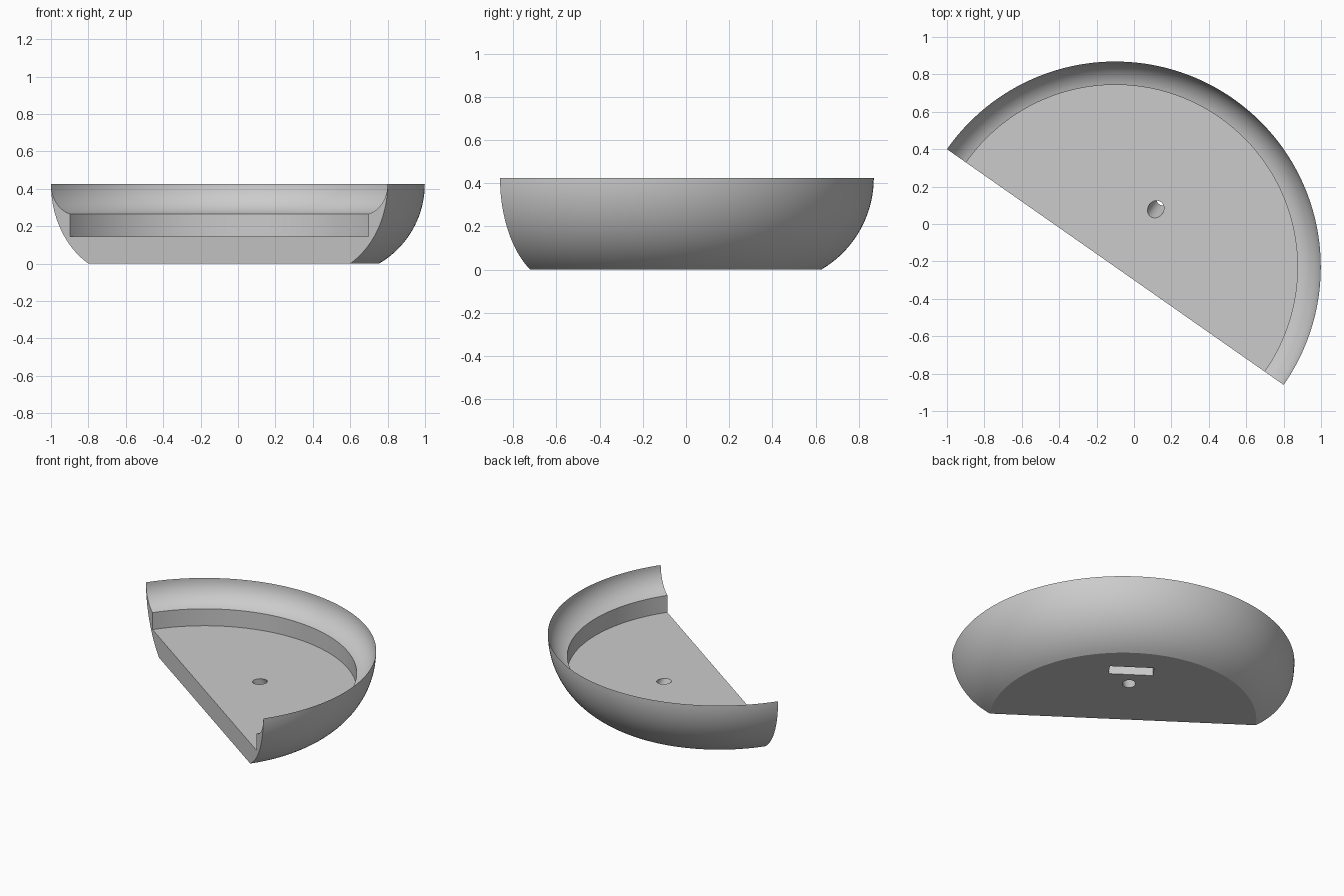
import bpy, bmesh, math
from mathutils import Vector

if "Cube" in bpy.data.objects:
    bpy.data.objects.remove(bpy.data.objects["Cube"])

CENTRE = Vector((-0.1, -0.23, 0))
TURN = math.radians(-35)              # direction of the straight cut
OUT = Vector((-math.sin(TURN), math.cos(TURN), 0))   # away from the cut
STEPS = 120
RIM_R, RIM_Z = 1.0986, 0.425


def arc(radius, drop, steps):
    """Points from the rim downwards, upright at the rim and curling inwards."""
    end = math.asin(drop / radius)
    return [(RIM_R - radius * (1 - math.cos(end * i / steps)),
             RIM_Z - radius * math.sin(end * i / steps)) for i in range(steps + 1)]


grey = bpy.data.materials.new("light grey")
grey.diffuse_color = (0.6, 0.6, 0.6, 1)
grey.use_nodes = True
grey.node_tree.nodes["Principled BSDF"].inputs["Base Color"].default_value = grey.diffuse_color

# Half dish: revolve the wall and floor section through half a turn
outer = arc(0.492, 0.425, 20)[::-1]
inner = arc(0.165, 0.16, 14)[1:]
profile = [(0, 0)] + outer + inner + [(0.975, 0.145), (0, 0.145)]

bm = bmesh.new()
rings = []
for i in range(STEPS + 1):
    a = TURN + math.pi * i / STEPS
    rings.append([bm.verts.new(CENTRE + Vector((r * math.cos(a), r * math.sin(a), z)))
                  for r, z in profile])
for p, q in zip(rings, rings[1:]):
    for j in range(len(profile) - 1):
        bm.faces.new((p[j], q[j], q[j + 1], p[j + 1]))
bm.faces.new(rings[0])
bm.faces.new(rings[-1][::-1])
bmesh.ops.remove_doubles(bm, verts=bm.verts[:], dist=1e-5)
bmesh.ops.recalc_face_normals(bm, faces=bm.faces[:])
mesh = bpy.data.meshes.new("half_dish")
bm.to_mesh(mesh)
bm.free()
dish = bpy.data.objects.new("half_dish", mesh)
bpy.context.collection.objects.link(dish)
mesh.materials.append(grey)

# Slanted drain hole through the floor
low = CENTRE + OUT * 0.458
high = CENTRE + OUT * 0.377 + Vector((0, 0, 0.145))
bpy.ops.mesh.primitive_cylinder_add(vertices=48, radius=0.042, depth=0.4,
                                    location=(low + high) / 2)
hole = bpy.context.object
hole.name = "drain_hole_cutter"
hole.rotation_euler = (high - low).to_track_quat('Z', 'Y').to_euler()

# Slot sunk into the underside
bpy.ops.mesh.primitive_cube_add(size=1, location=CENTRE + OUT * 0.624,
                                rotation=(0, 0, TURN))
slot = bpy.context.object
slot.name = "slot_cutter"
slot.scale = (0.285, 0.096, 0.2)

for cutter in (hole, slot):
    cutter.data.materials.append(grey)
    cutter.hide_render = True
    mod = dish.modifiers.new(cutter.name, 'BOOLEAN')
    mod.operation = 'DIFFERENCE'
    mod.solver = 'EXACT'
    mod.object = cutter

# Apply the cuts, then smooth the curved walls
bpy.ops.object.select_all(action='DESELECT')
dish.select_set(True)
bpy.context.view_layer.objects.active = dish
for name in [m.name for m in dish.modifiers]:
    bpy.ops.object.modifier_apply(modifier=name)
for cutter in (hole, slot):
    bpy.data.objects.remove(cutter)
bpy.ops.object.shade_smooth_by_angle(angle=math.radians(30))
